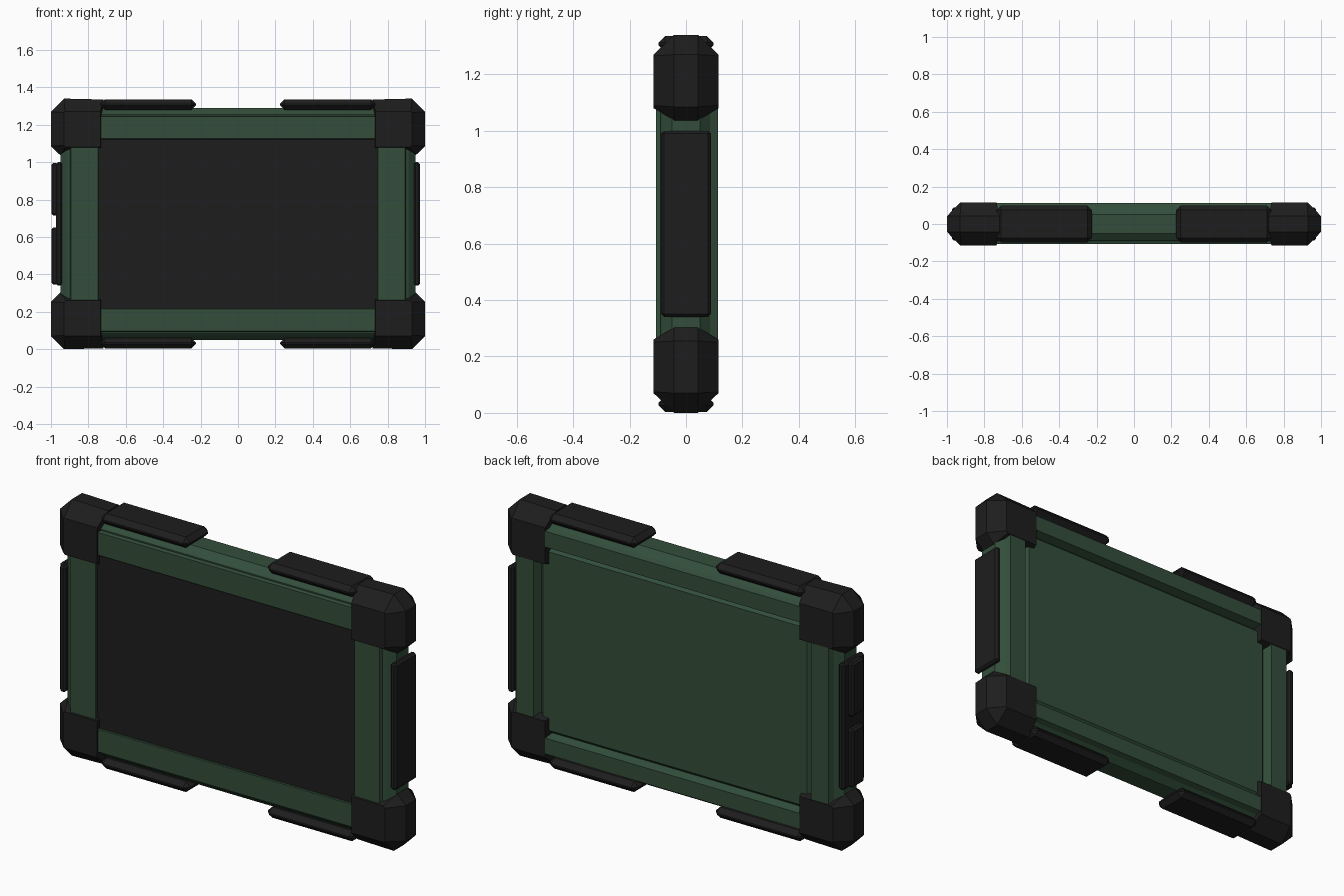
import bpy, bmesh

if "Cube" in bpy.data.objects:
    bpy.data.objects.remove(bpy.data.objects["Cube"])

CZ = 0.67  # mid height


def material(name, rgb):
    m = bpy.data.materials.new(name)
    m.diffuse_color = (*rgb, 1)
    m.use_nodes = True
    m.node_tree.nodes["Principled BSDF"].inputs["Base Color"].default_value = m.diffuse_color
    return m


GREEN = material("dark green", (0.033, 0.076, 0.043))
BLACK = material("soft black", (0.0125, 0.0125, 0.0125))


def make_object(name, bm, mat):
    bmesh.ops.recalc_face_normals(bm, faces=bm.faces)
    me = bpy.data.meshes.new(name)
    bm.to_mesh(me)
    bm.free()
    me.materials.append(mat)
    ob = bpy.data.objects.new(name, me)
    bpy.context.collection.objects.link(ob)
    return ob


def loft(name, rings, mat, closed=False):
    """Skin equal rings of points; cap the ends or join them in a loop."""
    bm = bmesh.new()
    vs = [[bm.verts.new(p) for p in r] for r in rings]
    n = len(vs[0])
    for i in range(len(vs) if closed else len(vs) - 1):
        a, b = vs[i], vs[(i + 1) % len(vs)]
        for j in range(n):
            k = (j + 1) % n
            bm.faces.new((a[j], a[k], b[k], b[j]))
    if not closed:
        bm.faces.new(vs[0])
        bm.faces.new(vs[-1])
    return make_object(name, bm, mat)


def pad(name, x, y, z, bevel, mat=BLACK):
    """Box between limits with chamfered edges."""
    bm = bmesh.new()
    bmesh.ops.create_cube(bm, size=1)
    for v in bm.verts:
        v.co = [(r[0] + r[1]) / 2 + c * (r[1] - r[0]) for r, c in zip((x, y, z), v.co)]
    if bevel:
        bmesh.ops.bevel(bm, geom=bm.edges[:], offset=bevel, segments=1, affect='EDGES')
    return make_object(name, bm, mat)


def rect(w, h, y):
    """Rectangle of half-width w and half-height h around the middle."""
    return [(sx * w, y, CZ + sz * h) for sx, sz in ((1, 1), (-1, 1), (-1, -1), (1, -1))]


# Mitred frame: u runs from the opening (0) to the outer edge (1)
profile = [(0, -0.09), (0, -0.103), (0.02, -0.107), (0.72, -0.107), (0.75, -0.09),
           (0.79, -0.09), (0.83, -0.085), (1, -0.05), (1, 0.05), (0.83, 0.085),
           (0.77, 0.113), (0.28, 0.113), (0.2, 0.07)]
rings = [[(sx * (0.745 + 0.205 * u), y, CZ + sz * (0.452 + 0.168 * u)) for u, y in profile]
         for sx, sz in ((1, 1), (-1, 1), (-1, -1), (1, -1))]
loft("frame", rings, GREEN, closed=True)

# Screen and the back panel raised inside a groove
pad("screen", (-0.747, 0.747), (-0.097, -0.05), (CZ - 0.454, CZ + 0.454), 0)
loft("back_panel", [rect(0.785, 0.485, -0.05), rect(0.785, 0.485, 0.07),
                    rect(0.763, 0.466, 0.09)], GREEN)

# Corner bumpers: chamfered outlines stacked through the depth
face = [(0.735, 1.27), (0.925, 1.27), (0.93, 1.265), (0.93, 1.09), (0.92, 1.08), (0.735, 1.08)]
body = [(0.72, 1.335), (0.93, 1.34), (1.0, 1.27), (1.0, 1.085), (0.95, 1.037), (0.72, 1.06)]
for sx in (-1, 1):
    for sz in (-1, 1):
        name = f"corner_{'right' if sx > 0 else 'left'}_{'top' if sz > 0 else 'bottom'}"
        loft(name, [[(sx * x, y, CZ + sz * (z - CZ)) for x, z in pts]
                    for pts, y in ((face, -0.115), (body, -0.042),
                                   (body, 0.042), (face, 0.115))], BLACK)

# Grip pads along the top and bottom
for x in ((-0.735, -0.225), (0.225, 0.735)):
    pad("top_grip", x, (-0.098, 0.098), (1.28, 1.336), 0.024)
    pad("bottom_grip", x, (-0.098, 0.098), (0.004, 0.06), 0.024)

# Side grips, with two buttons on the left
for name, x in (("right_grip", (0.94, 0.973)), ("left_grip", (-0.973, -0.94))):
    pad(name, x, (-0.088, 0.088), (0.34, 1.0), 0.01)
for z in ((0.345, 0.65), (0.715, 0.995)):
    pad("side_button", (-0.998, -0.96), (-0.05, 0.05), z, 0.01)
